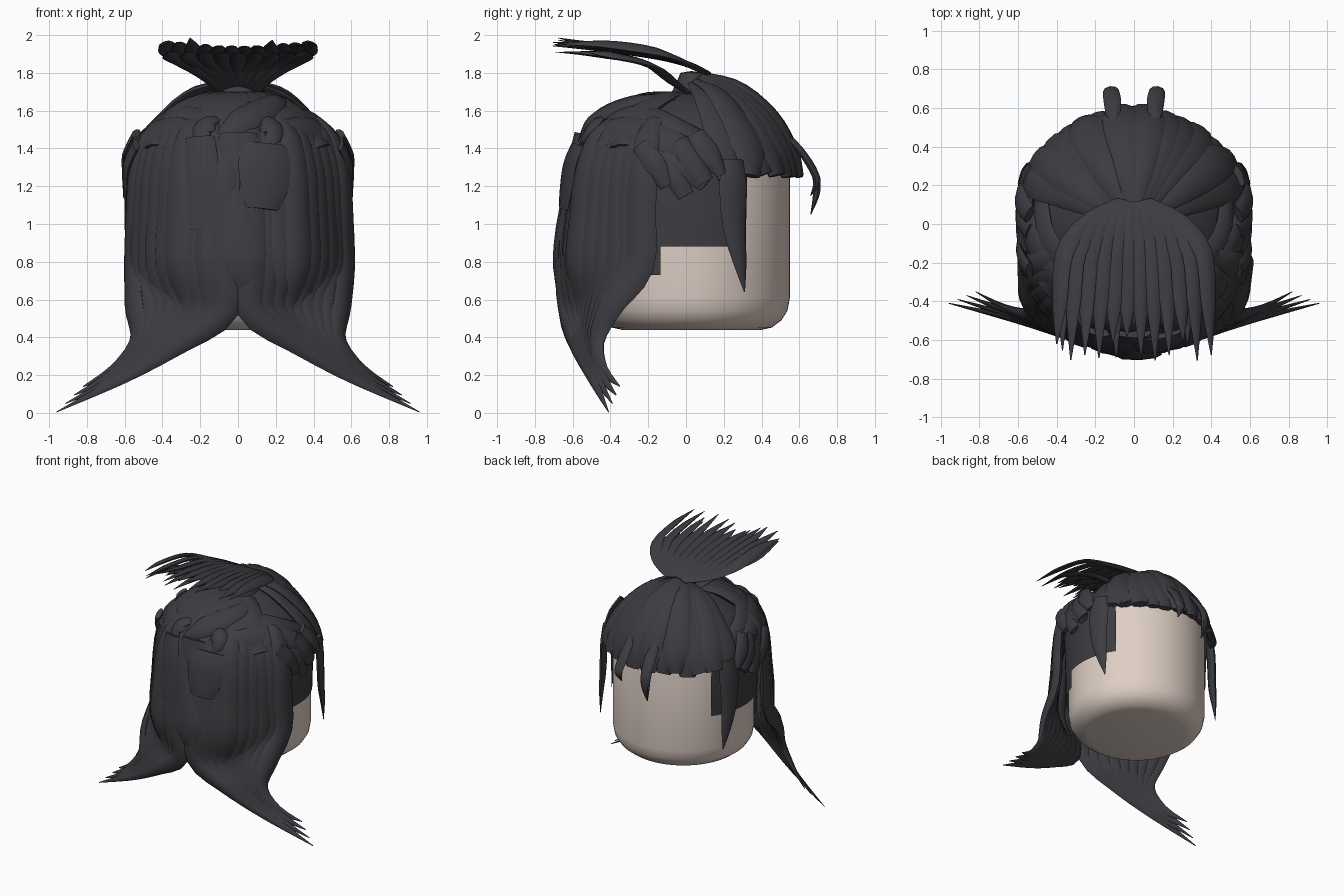
import bpy, bmesh, math, random
from mathutils import Vector

if "Cube" in bpy.data.objects:
    bpy.data.objects.remove(bpy.data.objects["Cube"])

random.seed(4)
R = random.uniform


def material(name, rgb):
    m = bpy.data.materials.new(name)
    m.diffuse_color = (*rgb, 1)
    m.use_nodes = True
    m.node_tree.nodes["Principled BSDF"].inputs["Base Color"].default_value = m.diffuse_color
    return m


HAIR = material("charcoal hair", (0.046, 0.045, 0.053))
SKIN = material("pale skin", (0.73, 0.62, 0.555))


def finish(bm, name, mat, angle=40):
    bmesh.ops.recalc_face_normals(bm, faces=bm.faces)
    me = bpy.data.meshes.new(name)
    bm.to_mesh(me)
    bm.free()
    me.materials.append(mat)
    ob = bpy.data.objects.new(name, me)
    bpy.context.collection.objects.link(ob)
    bpy.ops.object.select_all(action='DESELECT')
    ob.select_set(True)
    bpy.context.view_layer.objects.active = ob
    bpy.ops.object.shade_smooth_by_angle(angle=math.radians(angle))
    return ob


def lathe(profile, steps=64, y=0.0):
    bm = bmesh.new()
    vs = [bm.verts.new((r, y, z)) for r, z in profile]
    es = [bm.edges.new(p) for p in zip(vs, vs[1:])]
    bmesh.ops.spin(bm, geom=vs + es, axis=(0, 0, 1), cent=(0, y, 0),
                   steps=steps, angle=math.tau)
    bmesh.ops.remove_doubles(bm, verts=bm.verts, dist=0.0005)
    return bm


def dome(az, el, r):
    a, e = math.radians(az), math.radians(el)
    return (r * math.cos(e) * math.cos(a), r * math.cos(e) * math.sin(a), 1.1 + r * math.sin(e))


def spline(pts, t):
    """Catmull-Rom through points of any dimension, t in 0..1."""
    n = len(pts) - 1
    i = min(int(t * n), n - 1)
    f = t * n - i
    a, b, c, d = (pts[max(0, min(n, i + k))] for k in (-1, 0, 1, 2))
    return [0.5 * (2 * q + (s - p) * f + (2 * p - 5 * q + 4 * s - u) * f * f
                   + (3 * q - p - 3 * s + u) * f ** 3) for p, q, s, u in zip(a, b, c, d)]


def strand(bm, path, widths, thick=0.04, rings=14, sides=8, sx=1):
    """Flattened tapering lock swept along a path, lying flat on the head."""
    pts = [(sx * p[0], p[1], p[2]) for p in path]
    wl = [(w,) for w in widths]
    loops = []
    for k in range(rings + 1):
        t = k / rings
        p = Vector(spline(pts, t))
        tan = (Vector(spline(pts, min(1, t + .02))) - Vector(spline(pts, max(0, t - .02)))).normalized()
        out = p - Vector((0, 0, min(p.z, 1.1)))
        side = tan.cross(out).normalized()
        nor = side.cross(tan).normalized()
        w = max(spline(wl, t)[0], 0.002)
        h = thick * min(1, w / max(widths) * 1.3)
        loops.append([bm.verts.new(p + side * w * math.cos(a) + nor * h * math.sin(a))
                      for a in (math.tau * j / sides for j in range(sides))])
    for a, b in zip(loops, loops[1:]):
        for j in range(sides):
            bm.faces.new((a[j], a[(j + 1) % sides], b[(j + 1) % sides], b[j]))
    bm.faces.new(loops[0][::-1])
    bm.faces.new(loops[-1])


# Head: rounded drum
finish(lathe([(0, .44), (.37, .44), (.425, .452), (.475, .49), (.507, .54), (.52, .61),
              (.52, 1.25), (.50, 1.36), (.44, 1.48), (.3, 1.56), (0, 1.6)], y=.03), "head", SKIN)

# Scalp cap: stepped hairline around the sides, open at the face
bm = lathe([(.534, .73), (.534, .88), (.545, 1.27)]
           + [(.58 * math.cos(e), 1.1 + .60 * math.sin(e))
              for e in (math.radians(d) for d in range(22, 91, 8))] + [(0, 1.7)], y=.02)
drop = []
for f in bm.faces:
    c = f.calc_center_median()
    if (c.z < .88 and c.y > -.15) or (c.z < 1.27 and c.y > .33):
        drop.append(f)
bmesh.ops.delete(bm, geom=drop, context='FACES')
finish(bm, "scalp_cap", HAIR)

# Fringe: overlapping locks fanning from the crown to the brow
bm = bmesh.new()
for i in range(15):
    az = 25 + i * 130 / 14 + R(-2, 2)
    f = .91 + .09 * math.sin(math.radians(az)) ** 2
    lift = R(-.015, .012)
    strand(bm, [dome(az, 82, .70 * f), dome(az, 66, .69 * f + lift), dome(az, 46, .665 * f + lift),
                dome(az + R(-2, 2), 29, .64 * (f + 1) / 2 + lift), dome(az + R(-3, 3), R(12, 16), .622 + lift)],
           [.03, .07, .095, .105, R(.045, .08)], .03)
finish(bm, "fringe", HAIR)

# Two loose curls hanging in front of the fringe
bm = bmesh.new()
for sx, d in ((1, .1), (-1, 0)):
    strand(bm, [(.11, .53, 1.47), (.11, .62, 1.37), (.12, .685, 1.26),
                (.12, .69, 1.16 + d / 2), (.115, .66, 1.05 + d)],
           [.03, .045, .042, .032, .004], .02, sx=sx)
finish(bm, "loose_curls", HAIR)

# Pointed side locks by the temples, with short jagged ends behind them
bm = bmesh.new()
for sx in (1, -1):
    strand(bm, [(.54, .25, 1.34), (.56, .25, 1.2), (.565, .255, .98), (.56, .285, .8), (.55, .31, .64)],
           [.06, .08, .065, .04, .003], .025, sx=sx)
    for y, z, w in ((.19, 1.26, .03), (.10, 1.22, .05), (.0, 1.15, .045), (-.1, 1.2, .04)):
        strand(bm, [(.54, y - .14, z + .22), (.585, y - .07, z + .12), (.59, y, z)],
               [.05, .06, w], .02, 8, sx=sx)
finish(bm, "side_locks", HAIR)

# Swept bands from the temples round to the back
bm = bmesh.new()
for sx in (1, -1):
    for de, r in ((0, .622), (9, .612), (-8, .608)):
        strand(bm, [dome(18 + de, 18 + de, r - .01), dome(-6, 31 + de, r), dome(-34, 39 + de, r + .01),
                    dome(-58, 38 + de, r + .02), dome(-76, 32 + de, r + .01)],
               [.04, .08, .09, .07, .035], .03, sx=sx)
    # small tied knot where the bands meet
    strand(bm, [dome(-77, 45, .63), dome(-71, 40, .66), dome(-70, 34, .66), dome(-75, 29, .64)],
           [.03, .06, .06, .03], .03, sx=sx)
finish(bm, "swept_bands", HAIR)

# Crown locks running from the top down the back
bm = bmesh.new()
for i in range(8):
    az = -38 - i * 104 / 7
    strand(bm, [dome(az, 86, .59), dome(az, 68, .605), dome(az - 4, 50, .62), dome(az, 28, .635)],
           [.03, .08, .11, .08], .035)
strand(bm, [dome(-20, 72, .60), dome(-55, 58, .635), dome(-85, 44, .66), dome(-100, 33, .65)],
       [.03, .075, .085, .04], .035)
finish(bm, "crown_locks", HAIR)

# Long back hair: two curtains narrowing and flicking outwards into four points
bm = bmesh.new()
N = 9
for sx in (1, -1):
    for i in range(N):
        t = i / (N - 1)
        q = round(t * 3) / 3
        az = math.radians(-83 + 61 * t)
        c, s = math.cos(az), math.sin(az)
        j = R(-.016, .012)
        mix = lambda a, b, k=t: a + (b - a) * k
        ring = lambda rx, ry, z: ((rx + j) * c, (ry + j) * s, z)
        strand(bm, [ring(.44, .43, 1.55), ring(.53, .54, 1.45), ring(.585, .61, 1.28),
                    ring(.60, .64, 1.05), ring(.61, .665, .78),
                    (mix(.075, .55), mix(-.64, -.39), mix(.54, .58)),
                    (mix(.32, .53), mix(-.58, -.47), mix(.36, .39)),
                    (mix(.60, .65), mix(-.50, -.44), mix(.185, .24)),
                    (mix(.96, .82, q), mix(-.41, -.35, q), mix(.005, .14, q))],
               [.05, .075, .085, .09, .09, .078, .055, .03, .003], .036, 26, sx=sx)
finish(bm, "back_hair", HAIR)

# Central overlay locks on the back
bm = bmesh.new()
strand(bm, [(-.02, -.60, 1.35), (-.02, -.64, 1.15), (.01, -.665, .98), (.03, -.68, .8), (.09, -.66, .6)],
       [.04, .06, .09, .12, .02], .025)
strand(bm, [(.14, -.57, 1.42), (.14, -.61, 1.32), (.14, -.63, 1.2), (.13, -.645, 1.08)],
       [.12, .14, .13, .09], .025)
strand(bm, [(-.2, -.55, 1.46), (-.2, -.59, 1.3), (-.2, -.61, 1.12), (-.2, -.62, .97)],
       [.08, .10, .10, .10], .025)
strand(bm, [(0, -.56, 1.48), (0, -.60, 1.3), (-.02, -.62, 1.0), (-.05, -.645, .72)],
       [.10, .12, .12, .04], .03)
finish(bm, "centre_back_locks", HAIR)

# Topknot tail: upper and lower layers fanning backwards
bm = bmesh.new()
for i in range(12):
    u = -1 + 2 * i / 11
    b = .025 * u * u
    strand(bm, [(.07 * u, .11, 1.80), (.24 * u, .01, 1.845), (.36 * u, -.15, 1.885 + b),
                (.385 * u, -.42, 1.925 + b), (.40 * u, R(-.71, -.58), 1.945 + b + R(-.03, .03))],
           [.03, .045, .05, .04, .003], .016)
for i in range(9):
    u = -1 + 2 * i / 8
    strand(bm, [(.07 * u, .03, 1.68), (.13 * u, -.06, 1.745), (.27 * u, -.19, 1.84),
                (.36 * u, -.38, 1.89), (.37 * u, R(-.7, -.5), 1.91)],
           [.035, .04, .05, .042, .003], .016)
finish(bm, "topknot_tail", HAIR)

# Gathered base of the topknot
finish(lathe([(0, 1.81), (.06, 1.80), (.08, 1.75), (.11, 1.69), (.15, 1.64)], 20, .03), "topknot_base", HAIR)
